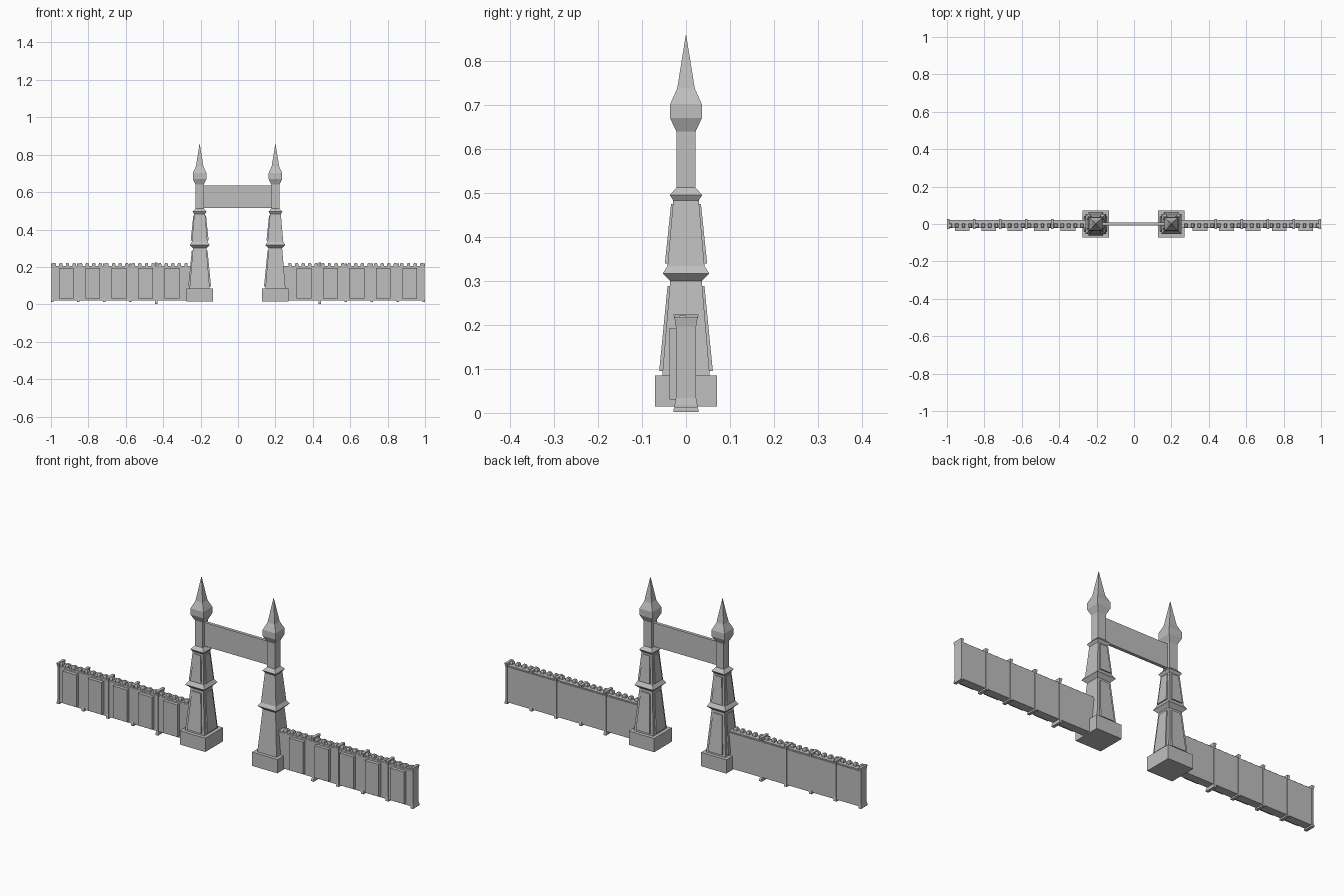
import bpy, bmesh, math
from mathutils import Matrix, Vector

if "Cube" in bpy.data.objects:
    bpy.data.objects.remove(bpy.data.objects["Cube"])

stone = bpy.data.materials.new("grey stone")
stone.diffuse_color = (0.52, 0.52, 0.52, 1)
stone.use_nodes = True
stone.node_tree.nodes["Principled BSDF"].inputs["Base Color"].default_value = stone.diffuse_color


def finish(name, bm):
    bmesh.ops.recalc_face_normals(bm, faces=bm.faces)
    me = bpy.data.meshes.new(name)
    bm.to_mesh(me)
    bm.free()
    me.materials.append(stone)
    ob = bpy.data.objects.new(name, me)
    bpy.context.collection.objects.link(ob)
    return ob


def stack(bm, cx, cy, profile):
    """Closed rectangular rings (half x, half y, z) joined upward."""
    rings = []
    for hx, hy, z in profile:
        rings.append([bm.verts.new((cx + sx * hx, cy + sy * hy, z))
                      for sx, sy in ((-1, -1), (1, -1), (1, 1), (-1, 1))])
    for a, b in zip(rings, rings[1:]):
        for i in range(4):
            j = (i + 1) % 4
            bm.faces.new((a[i], a[j], b[j], b[i]))
    bm.faces.new(rings[0][::-1])
    bm.faces.new(rings[-1])


def box(bm, x0, x1, y0, y1, z0, z1):
    stack(bm, (x0 + x1) / 2, (y0 + y1) / 2,
          [((x1 - x0) / 2, (y1 - y0) / 2, z) for z in (z0, z1)])


def square_stack(name, cx, profile):
    bm = bmesh.new()
    stack(bm, cx, 0, [(h, h, z) for h, z in profile])
    return finish(name, bm)


def raised_panel(bm, cx, angle, z0, z1, d0, d1):
    """Sloped plate standing proud of a tapered tower face."""
    rot = Matrix.Translation((cx, 0, 0)) @ Matrix.Rotation(angle, 4, 'Z')
    t = 0.015
    rings = []
    for z, d in ((z0, d0), (z1, d1)):
        w = (d - 0.008) * 0.74
        rings.append([bm.verts.new(rot @ Vector(p)) for p in
                      ((-w, -d, z), (w, -d, z), (w, -d + t, z), (-w, -d + t, z))])
    a, b = rings
    for i in range(4):
        j = (i + 1) % 4
        bm.faces.new((a[i], a[j], b[j], b[i]))
    bm.faces.new(a[::-1])
    bm.faces.new(b)


# Gate towers; panel angles: 0 front, 90 right, 180 back, 270 left
for side, cx, faces in (("left", -0.205, (0, 90, 180, 270)),
                        ("right", 0.2, (180, 270))):
    square_stack(side + "_tower_plinth", cx, [(0.071, 0.015), (0.071, 0.085)])
    square_stack(side + "_tower_shaft", cx, [
        (0.054, 0.085), (0.036, 0.3), (0.053, 0.317), (0.042, 0.334),
        (0.029, 0.483), (0.037, 0.495), (0.022, 0.512), (0.022, 0.64)])
    square_stack(side + "_tower_spire", cx, [
        (0.022, 0.64), (0.036, 0.67), (0.036, 0.702), (0.02, 0.738), (0.0006, 0.858)])
    bm = bmesh.new()
    for f in faces:
        raised_panel(bm, cx, math.radians(f), 0.095, 0.288, 0.061, 0.042)
        raised_panel(bm, cx, math.radians(f), 0.34, 0.475, 0.048, 0.034)
    finish(side + "_tower_panels", bm)

# Beam across the gate
bm = bmesh.new()
box(bm, -0.2, 0.195, -0.008, 0.008, 0.515, 0.635)
finish("gate_beam", bm)

# Walls on both sides
for side, s in (("left", -1), ("right", 1)):
    bm = bmesh.new()
    xs = sorted((s * 0.235, s * 0.995))
    box(bm, xs[0], xs[1], -0.021, 0.021, 0.02, 0.2)
    finish(side + "_wall", bm)

    # Thin posts with flared ends; the one nearest the gate is taller
    bm = bmesh.new()
    for i in range(5):
        x = s * (0.437 + i * 0.139)
        big = i == 0
        lo, hi = (0.002, 0.224) if big else (0.012, 0.218)
        hx = 0.0075
        flare = 0.028 if big else 0.026
        stack(bm, x, 0, [(hx, flare, lo), (hx, flare, lo + 0.006), (hx * 0.6, 0.023, lo + 0.022),
                         (hx * 0.6, 0.023, hi - 0.022), (hx, flare, hi - 0.003), (hx, flare, hi)])
    finish(side + "_wall_posts", bm)

    # Raised front panels
    bm = bmesh.new()
    for i in range(5):
        x = s * 0.353 + s * i * 0.1415
        box(bm, x - 0.039, x + 0.039, -0.038, -0.015, 0.03, 0.193)
    finish(side + "_wall_panels", bm)

    # Row of small bevelled merlons on a low rail
    bm = bmesh.new()
    box(bm, xs[0], xs[1], -0.02, 0.018, 0.195, 0.206)
    for i in range(21):
        x = s * (0.278 + i * 0.0352)
        stack(bm, x, -0.008, [(0.009, 0.01, 0.2), (0.009, 0.01, 0.215), (0.006, 0.007, 0.221)])
    finish(side + "_wall_merlons", bm)
